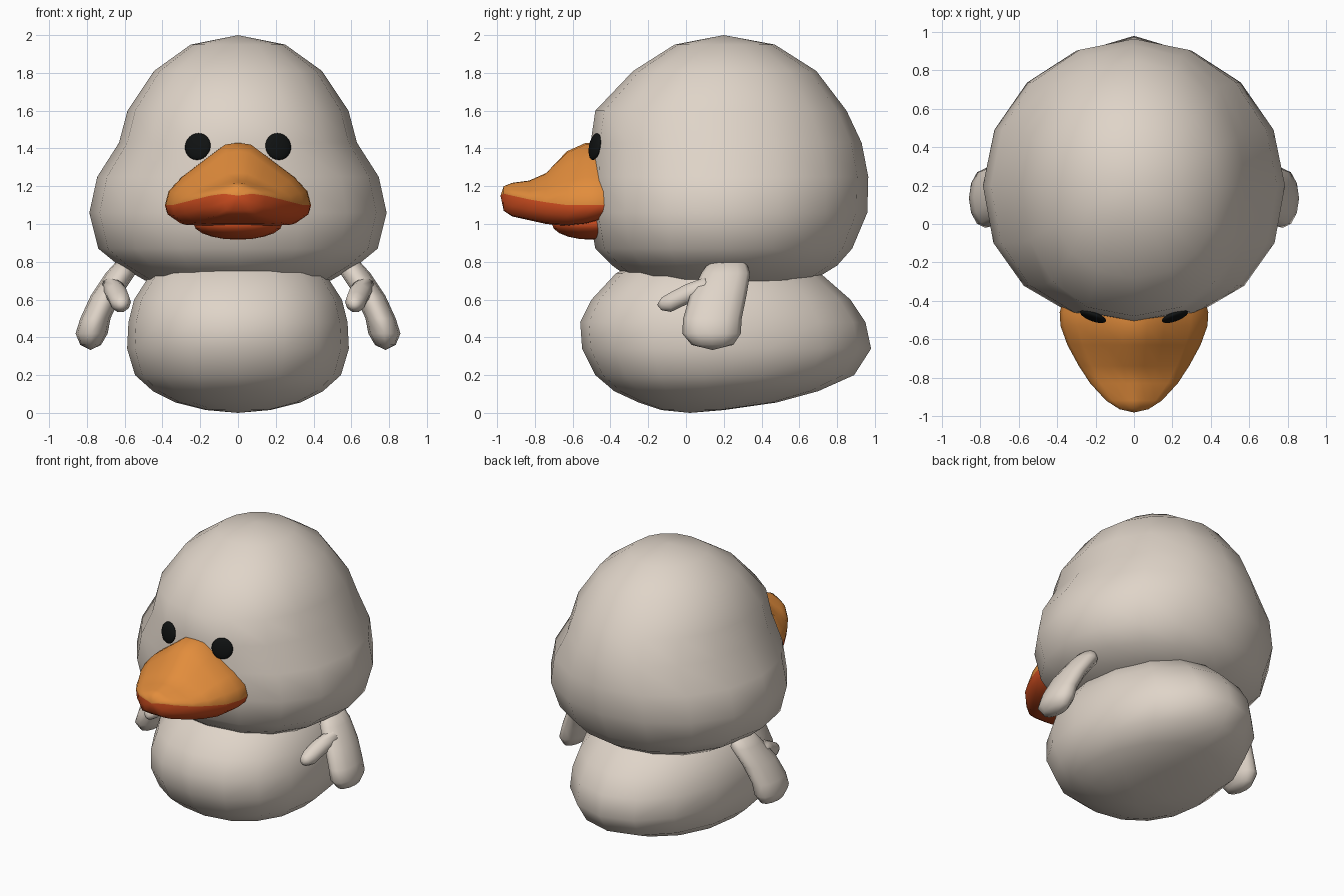
import bpy, bmesh, math
from mathutils import Matrix, Vector

if "Cube" in bpy.data.objects:
    bpy.data.objects.remove(bpy.data.objects["Cube"])


def material(name, rgb):
    m = bpy.data.materials.new(name)
    m.diffuse_color = (*rgb, 1)
    m.use_nodes = True
    m.node_tree.nodes["Principled BSDF"].inputs["Base Color"].default_value = m.diffuse_color
    return m


CREAM = material("cream", (0.74, 0.66, 0.58))
ORANGE = material("orange", (0.76, 0.265, 0.045))
RED = material("red_orange", (0.62, 0.075, 0.014))
BLACK = material("black", (0.005, 0.006, 0.006))


def finish(name, bm, mats, angle=60, mirror=False):
    bmesh.ops.recalc_face_normals(bm, faces=bm.faces[:])
    me = bpy.data.meshes.new(name)
    bm.to_mesh(me)
    bm.free()
    for m in mats:
        me.materials.append(m)
    ob = bpy.data.objects.new(name, me)
    bpy.context.collection.objects.link(ob)
    bpy.ops.object.select_all(action='DESELECT')
    ob.select_set(True)
    bpy.context.view_layer.objects.active = ob
    bpy.ops.object.shade_smooth_by_angle(angle=math.radians(angle))
    if mirror:
        ob.modifiers.new("mirror", 'MIRROR').use_mirror_merge = False
    return ob


def loft(name, rings, start, end, mats, slot=lambda i: 0, **kw):
    """Skin closed rings; start and end are the pole points."""
    bm = bmesh.new()
    loops = [[bm.verts.new(p) for p in r] for r in rings]
    n = len(loops[0])
    first, last = bm.verts.new(start), bm.verts.new(end)
    for i in range(n):
        j = (i + 1) % n
        faces = [bm.faces.new((first, loops[0][i], loops[0][j])),
                 bm.faces.new((last, loops[-1][i], loops[-1][j]))]
        for a, b in zip(loops, loops[1:]):
            faces.append(bm.faces.new((a[i], a[j], b[j], b[i])))
        for f in faces:
            f.material_index = slot(i)
    return finish(name, bm, mats, **kw)


def egg_ring(z, w, front, back, cy, n=16, power=2.2):
    """Horizontal ring with a fuller front half than back half."""
    pts = []
    for k in range(n):
        a = 2 * math.pi * k / n
        c, s = math.cos(a), math.sin(a)
        if s < 0:
            c = math.copysign(abs(c) ** (2 / power), c)
            s = -abs(s) ** (2 / power)
        pts.append((w * c, cy + s * ((back - cy) if s > 0 else (cy - front)), z))
    return pts


# Head: height, half width, front, back
HEAD = [(1.95, .25, -.06, .47), (1.81, .445, -.28, .69), (1.60, .585, -.48, .85),
        (1.43, .63, -.505, .93), (1.25, .745, -.51, .965), (1.06, .787, -.515, .96),
        (.87, .74, -.48, .88), (.78, .63, -.39, .80), (.70, .49, -.28, .67)]
loft("head", [egg_ring(*r, .2) for r in HEAD], (0, .2, 2.0), (0, .2, .66), [CREAM])

# Body with raised tail end
BODY = [(.015, .17, -.13, .20), (.055, .33, -.25, .48), (.115, .45, -.38, .70),
        (.20, .545, -.48, .89), (.34, .587, -.55, .98), (.48, .58, -.56, .95),
        (.60, .55, -.50, .87), (.74, .46, -.37, .71), (.80, .36, -.25, .55)]
loft("body", [egg_ring(*r, .1) for r in BODY], (0, .02, 0), (0, .1, .82), [CREAM])


def ellipse(n, f):
    return [f(math.cos(2 * math.pi * k / n), math.sin(2 * math.pi * k / n)) for k in range(n)]


# Arms: height, centre x, centre y, radius x, radius y
ARM = [(.795, .60, .22, .05, .10), (.74, .62, .21, .08, .13), (.62, .70, .17, .08, .15),
       (.50, .755, .14, .08, .155), (.42, .775, .135, .085, .155), (.36, .78, .14, .055, .11)]
loft("arm", [ellipse(12, lambda c, s: (x + rx * c, y + ry * s, z)) for z, x, y, rx, ry in ARM],
     (.59, .22, .805), (.78, .14, .333), [CREAM], mirror=True)

# Thumbs: y, centre x, centre z, radius
THUMB = [(.10, .665, .66, .06), (0, .64, .627, .057), (-.08, .622, .587, .055),
         (-.13, .618, .577, .035)]
loft("thumb", [ellipse(10, lambda c, s: (x + r * c, y, z + r * s)) for y, x, z, r in THUMB],
     (.68, .15, .67), (.617, -.153, .572), [CREAM], mirror=True)


# Upper beak: bell-shaped top above a rounded lip
TOP = [(0, 1), (.18, .97), (.42, .76), (.77, .45), (.95, .22), (1, 0)]
LIP = [(.97, .5), (.80, .95), (.40, 1), (0, 1)]


def beak_ring(y, w, top, rim, bottom):
    half = [(u * w, rim + v * (top - rim)) for u, v in TOP]
    half += [(u * w, rim - v * (rim - bottom)) for u, v in LIP]
    other = [(-x, z) for x, z in half[-2:0:-1]]
    return [(x, y, z) for x, z in half + other]


# y, half width, top, rim, bottom
BEAK = [(-.40, .37, 1.42, 1.10, 1.04), (-.46, .387, 1.43, 1.10, 1.02),
        (-.53, .383, 1.43, 1.10, 1.0), (-.63, .347, 1.385, 1.10, .99),
        (-.74, .287, 1.27, 1.115, 1.0), (-.83, .228, 1.23, 1.13, 1.02),
        (-.92, .145, 1.218, 1.15, 1.04), (-.965, .075, 1.20, 1.16, 1.07)]
loft("upper_beak", [beak_ring(*r) for r in BEAK], (0, -.38, 1.2), (0, -.982, 1.15),
     [ORANGE, RED], slot=lambda i: 0 if i < 5 or i >= 13 else 1)


def ball(name, mat, loc, scale, rot=Matrix(), mirror=False, u=16, v=10):
    bm = bmesh.new()
    m = Matrix.Translation(Vector(loc)) @ rot @ Matrix.Diagonal((*scale, 1))
    bmesh.ops.create_uvsphere(bm, u_segments=u, v_segments=v, radius=1, matrix=m)
    finish(name, bm, [mat], mirror=mirror)


# Lower beak
ball("lower_beak", RED, (0, -.50, 1.0), (.235, .21, .083))

# Eyes: flat discs laid against the face
lean = Matrix.Rotation(math.radians(20), 4, 'Z') @ Matrix.Rotation(math.radians(-10), 4, 'X')
ball("eye", BLACK, (.213, -.482, 1.41), (.072, .022, .072), lean, True, 20, 12)
